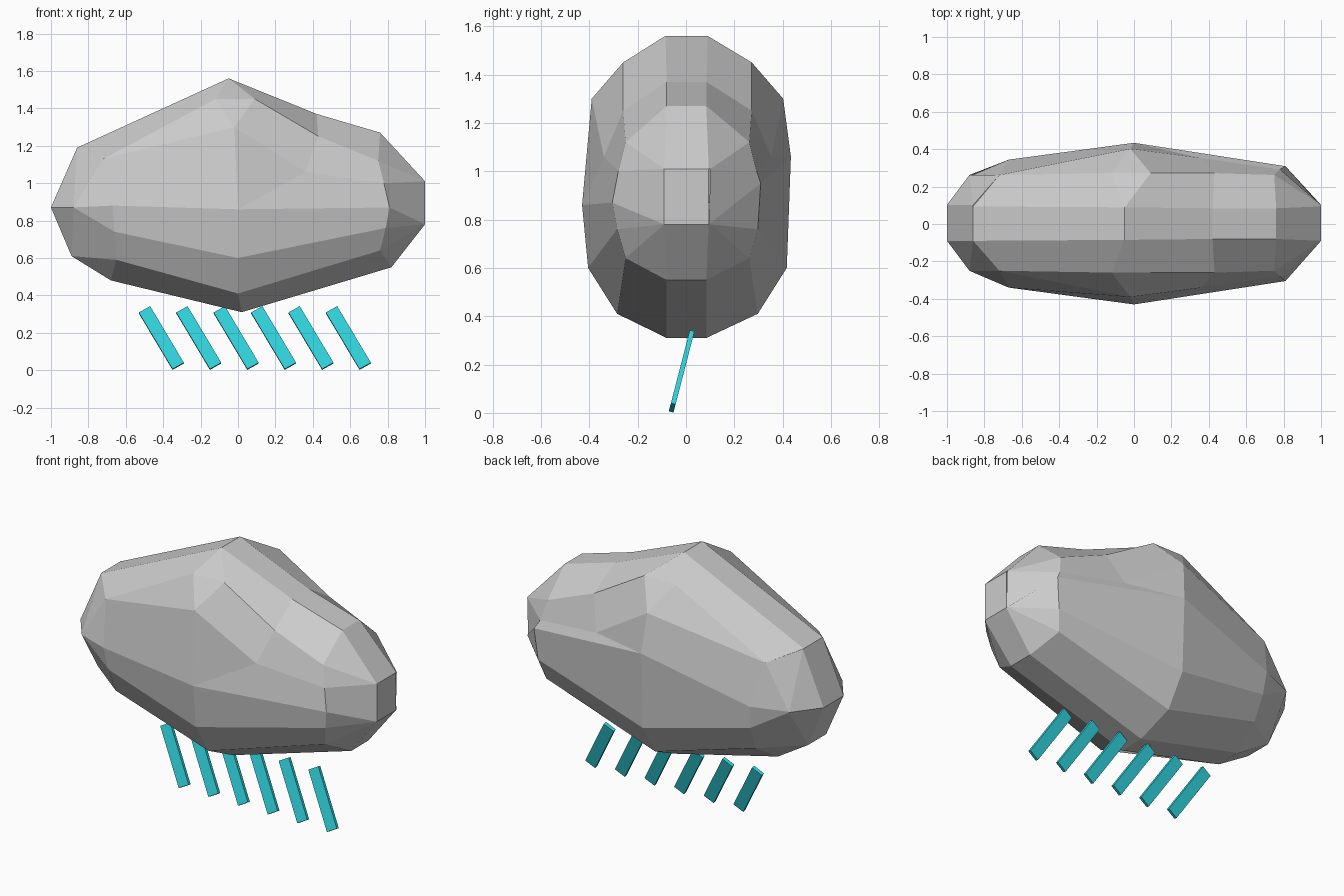
import bpy, bmesh
from math import radians
from mathutils import Matrix

if "Cube" in bpy.data.objects:
    bpy.data.objects.remove(bpy.data.objects["Cube"])

# Half cross-sections of the cloud, bottom to top: (x, half width, z)
tip_l = [(-1, .09, .87)] * 7
left_1 = [(-.89, .08, .61)] * 2 + [(-.88, .25, .87)] * 3 + [(-.86, .09, 1.19)] * 2
left_2 = [(-.68, .08, .48), (-.65, .25, .59), (-.66, .31, .74), (-.67, .34, .88),
          (-.72, .25, 1.13), (-.72, .25, 1.13), (-.86, .09, 1.19)]
mid = [(.02, .08, .31), (0, .285, .41), (0, .405, .60), (0, .43, .86),
       (-.02, .39, 1.30), (-.12, .26, 1.45), (-.05, .085, 1.56)]
mid_2 = mid[:5] + [(.09, .26, 1.45), mid[6]]
right_1 = mid[:4] + [(.36, .34, 1.06), (.43, .26, 1.25), (.42, .08, 1.37)]
right_2 = [(.82, .08, .55), (.76, .25, .64), (.79, .285, .76), (.81, .305, .87),
           (.78, .28, 1.0), (.75, .25, 1.12), (.76, .08, 1.27)]
tip_r = [(1, .09, .78)] * 4 + [(1, .09, 1.01)] * 3

# Back side is slightly fuller: its widest point sits higher
BACK_LIFT = {id(mid): .2, id(mid_2): .2, id(right_1): .2, id(right_2): .08}


def add_ring(bm, half):
    front = [bm.verts.new((x, -y, z)) for x, y, z in half]
    back = []
    for i, (x, y, z) in enumerate(half):
        lift = BACK_LIFT.get(id(half), 0) if i == 3 else 0
        wide = .012 if 0 < i < 6 and i != 3 else .004
        back.append(bm.verts.new((x, y + wide, z + lift)))
    return front + back[::-1]


# Cloud: loft through the cross-sections, merging shared corners
bm = bmesh.new()
rings = [add_ring(bm, h) for h in
         (tip_l, left_1, left_2, mid, mid_2, right_1, right_2, tip_r)]
for a, b in zip(rings, rings[1:]):
    n = len(a)
    for i in range(n):
        j = (i + 1) % n
        bm.faces.new((a[i], a[j], b[j], b[i]))
end = rings[-1]
bm.faces.new((end[0], end[6], end[7], end[13]))
bmesh.ops.remove_doubles(bm, verts=bm.verts[:], dist=.001)
bmesh.ops.recalc_face_normals(bm, faces=bm.faces[:])
mesh = bpy.data.meshes.new("cloud")
bm.to_mesh(mesh)
bm.free()
bpy.context.collection.objects.link(bpy.data.objects.new("cloud", mesh))

# Rain: six slanted flat bars
water = bpy.data.materials.new("rain_cyan")
water.diffuse_color = (.03, .65, .72, 1)
water.use_nodes = True
water.node_tree.nodes["Principled BSDF"].inputs["Base Color"].default_value = water.diffuse_color
tilt = Matrix.Rotation(radians(-14.5), 4, 'X') @ Matrix.Rotation(radians(-30), 4, 'Y')
for k in range(6):
    bm = bmesh.new()
    bmesh.ops.create_cube(bm, size=1, matrix=Matrix.Translation((-.41 + .2 * k, -.018, .172))
                          @ tilt @ Matrix.Diagonal((.07, .02, .36, 1)))
    mesh = bpy.data.meshes.new(f"rain_bar_{k + 1}")
    bm.to_mesh(mesh)
    bm.free()
    mesh.materials.append(water)
    bpy.context.collection.objects.link(bpy.data.objects.new(mesh.name, mesh))
